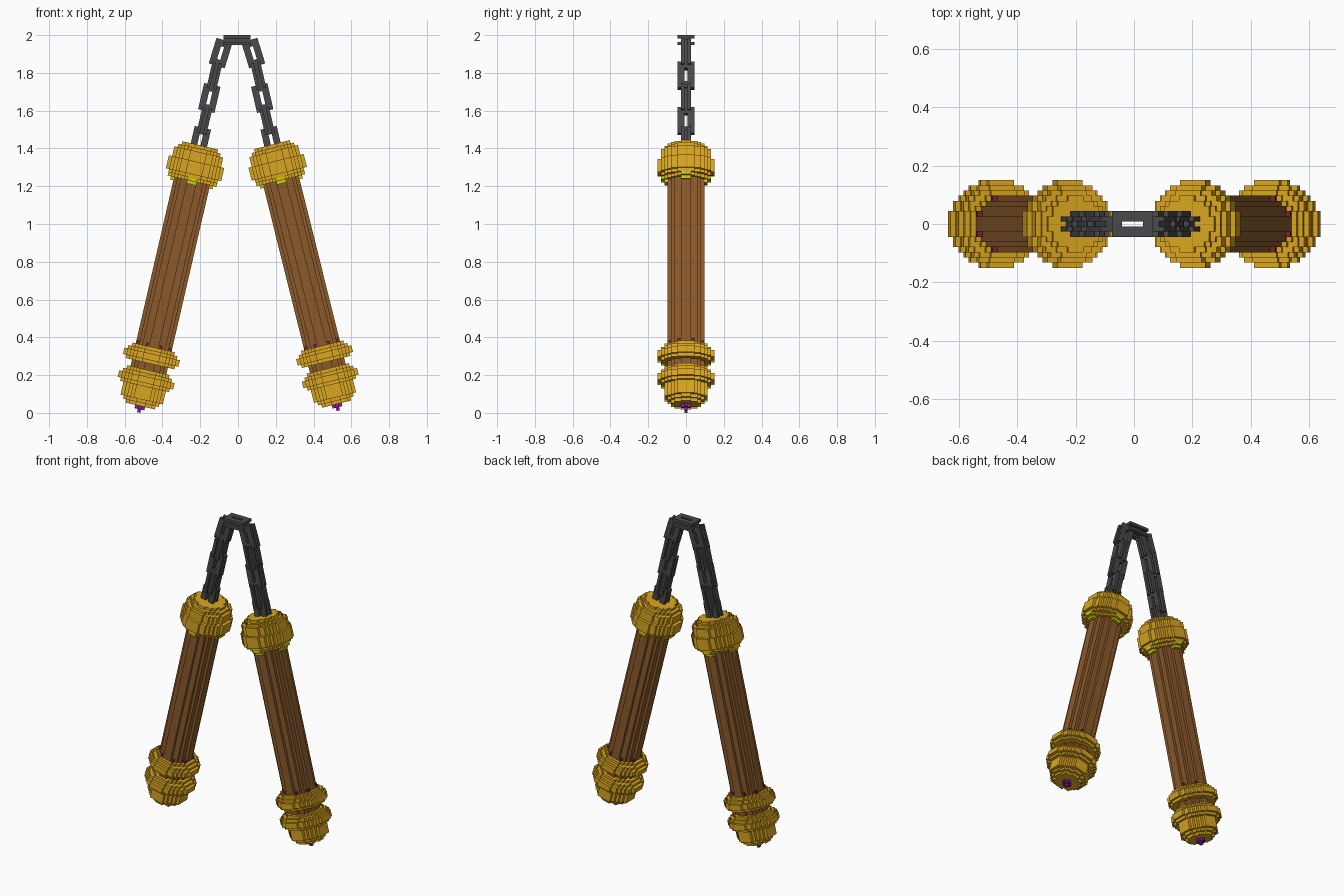
import bpy, bmesh, math
from mathutils import Matrix, Vector

if "Cube" in bpy.data.objects:
    bpy.data.objects.remove(bpy.data.objects["Cube"])

V = 0.0177  # block size


def material(name, srgb):
    m = bpy.data.materials.new(name)
    lin = [((c / 255 + 0.055) / 1.055) ** 2.4 if c > 10 else c / 255 / 12.92 for c in srgb]
    m.diffuse_color = (*lin, 1)
    m.use_nodes = True
    m.node_tree.nodes["Principled BSDF"].inputs["Base Color"].default_value = m.diffuse_color
    return m


WOOD, GOLD, LIME, PURPLE, MAROON, IRON = range(6)
MATS = [material("brown wood", (139, 90, 43)), material("gold", (218, 165, 32)),
        material("yellow green", (200, 200, 15)), material("purple", (135, 25, 170)),
        material("dark red", (110, 35, 50)), material("dark iron", (74, 74, 76))]

# the four corners of a block face, for each outward direction
SIDES = {
    (1, 0, 0): [(1, 0, 0), (1, 1, 0), (1, 1, 1), (1, 0, 1)],
    (-1, 0, 0): [(0, 0, 0), (0, 0, 1), (0, 1, 1), (0, 1, 0)],
    (0, 1, 0): [(0, 1, 0), (0, 1, 1), (1, 1, 1), (1, 1, 0)],
    (0, -1, 0): [(0, 0, 0), (1, 0, 0), (1, 0, 1), (0, 0, 1)],
    (0, 0, 1): [(0, 0, 1), (1, 0, 1), (1, 1, 1), (0, 1, 1)],
    (0, 0, -1): [(0, 0, 0), (0, 1, 0), (1, 1, 0), (1, 0, 0)],
}


def block_object(name, cells, offset, matrix):
    """Skin a dict of blocks {(i, j, k): material} with its exposed faces only."""
    used = sorted(set(cells.values()))
    bm = bmesh.new()
    verts = {}
    for cell, mat in cells.items():
        for d, corners in SIDES.items():
            if (cell[0] + d[0], cell[1] + d[1], cell[2] + d[2]) in cells:
                continue
            loop = []
            for c in corners:
                p = (cell[0] + c[0], cell[1] + c[1], cell[2] + c[2])
                if p not in verts:
                    verts[p] = bm.verts.new((Vector(p) + Vector(offset)) * V)
                loop.append(verts[p])
            bm.faces.new(loop).material_index = used.index(mat)
    bmesh.ops.dissolve_limit(bm, angle_limit=0.01, verts=bm.verts[:], edges=bm.edges[:],
                             delimit={'MATERIAL'})
    me = bpy.data.meshes.new(name)
    bm.to_mesh(me)
    bm.free()
    for m in used:
        me.materials.append(MATS[m])
    ob = bpy.data.objects.new(name, me)
    ob.matrix_world = matrix
    bpy.context.collection.objects.link(ob)


def disc(cells, k, n, mat):
    for i in range(-n, n + 1):
        for j in range(-n, n + 1):
            if i * i + j * j <= (n + 0.35) ** 2:
                cells[i, j, k] = mat


def four_ways(cells, k, r, j, mat):
    for c in [(r, j), (-r, j), (j, r), (j, -r)]:
        cells.setdefault((*c, k), mat)


# runs of (first layer, last layer, radius in blocks, material)
PROFILE = [
    (0, 0, 0, PURPLE), (1, 1, 1, PURPLE),                      # jewel tip
    (2, 2, 4, GOLD), (3, 3, 5, GOLD), (4, 7, 6, GOLD),         # pommel
    (8, 8, 7, GOLD), (9, 10, 8, GOLD), (11, 11, 7, GOLD), (12, 12, 6, GOLD),
    (13, 14, 5, WOOD),                                         # neck
    (15, 15, 7, GOLD), (16, 17, 8, GOLD), (18, 18, 7, GOLD), (19, 19, 6, GOLD),
    (20, 70, 5, WOOD),                                         # grip
    (71, 71, 6, GOLD), (72, 72, 7, GOLD), (73, 76, 8, GOLD),   # top cap
    (77, 79, 7, GOLD), (80, 80, 6, GOLD), (81, 81, 5, GOLD),
]


def handle(name, base, angle):
    cells = {}
    for a, b, n, mat in PROFILE:
        for k in range(a, b + 1):
            disc(cells, k, n, mat)
    for j in (-1, 0, 1):          # studs under the top cap
        four_ways(cells, 70, 6, j, LIME)
        four_ways(cells, 71, 7, j, LIME)
    for j in (-2, 2):             # studs above the upper ring
        four_ways(cells, 20, 5, j, MAROON)
    block_object(name, cells, (-0.5, -0.5, 0),
                 Matrix.Translation(base) @ Matrix.Rotation(math.radians(angle), 4, 'Y'))


handle("left_handle", (-0.526, 0, 0.002), 13)
handle("right_handle", (0.531, 0, 0.012), -14)


# chain links: 5 x 3 x 8 blocks with a slot and grooved flanks
def link(name, x, z, angle, turned):
    cells = {(i, j, k): IRON for i in range(-2, 3) for j in (-1, 0, 1) for k in range(8)
             if not (i == 0 and 2 <= k <= 5) and not (abs(i) == 2 and j == 0)}
    block_object(name, cells, (-0.5, -0.5, -4),
                 Matrix.Translation((x, 0, z)) @ Matrix.Rotation(math.radians(angle), 4, 'Y')
                 @ Matrix.Rotation(math.radians(90 if turned else 0), 4, 'Z'))


link("top_link", -0.005, 1.973, 90, True)
HEIGHTS = [1.905, 1.785, 1.667, 1.545, 1.44]
LEFT_X = [-0.092, -0.125, -0.152, -0.178, -0.202]
RIGHT_X = [0.081, 0.108, 0.128, 0.154, 0.178]
for n, z in enumerate(HEIGHTS):
    tilt = 17 if n == 0 else 13
    link(f"left_link_{n + 1}", LEFT_X[n], z, tilt, n % 2 == 1)
    link(f"right_link_{n + 1}", RIGHT_X[n], z, -tilt, n % 2 == 1)
